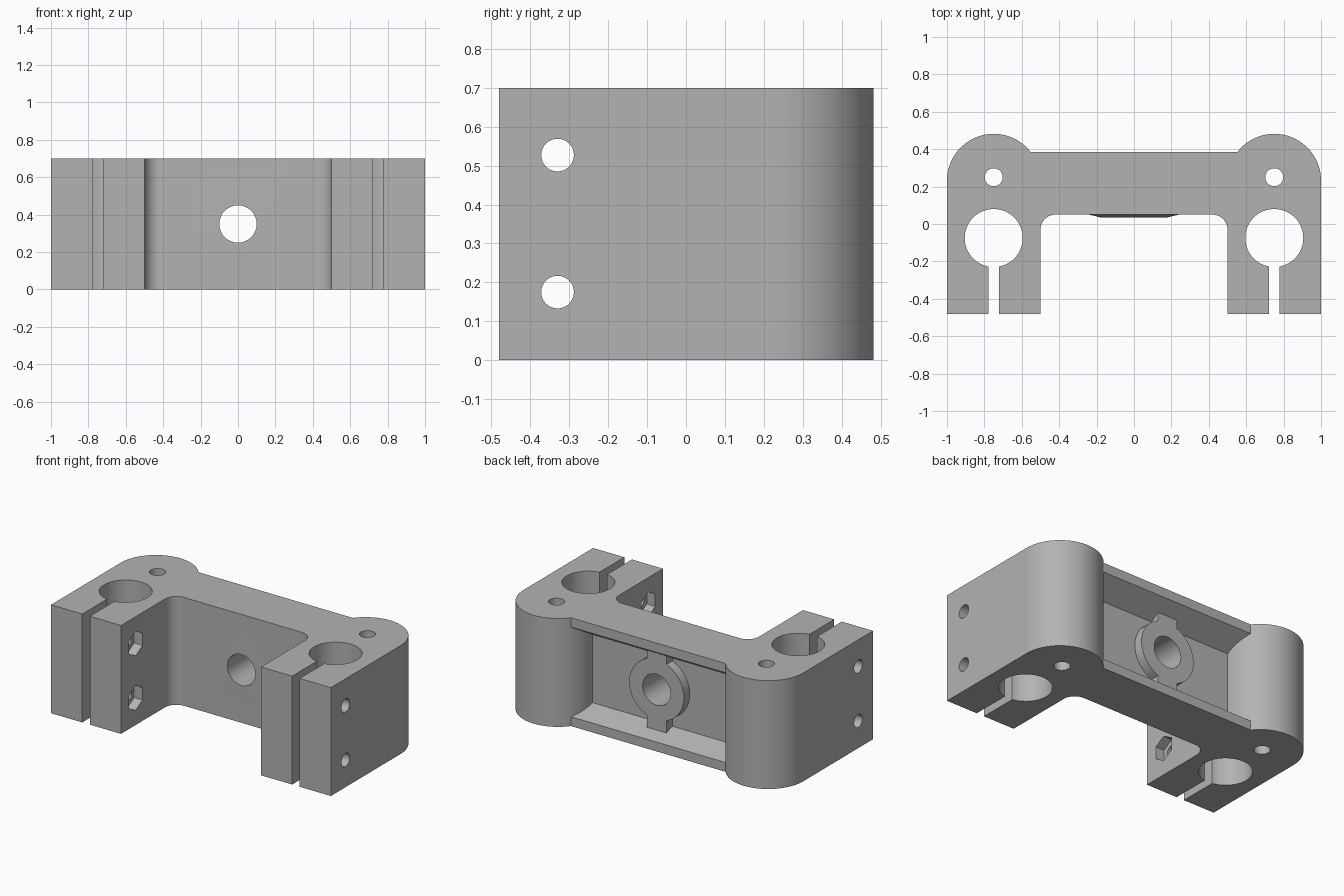
import bpy
import bmesh
import math
from mathutils import Vector

if "Cube" in bpy.data.objects:
    bpy.data.objects.remove(bpy.data.objects["Cube"], do_unlink=True)

HEIGHT = 0.70
MID = HEIGHT / 2
POST = (0.75, 0.232)
POST_R = 0.25

grey = bpy.data.materials.new("plain grey")
grey.use_nodes = True
colour = (0.45, 0.45, 0.45, 1)
grey.diffuse_color = colour
grey.node_tree.nodes["Principled BSDF"].inputs["Base Color"].default_value = colour


def arc(cx, cy, r, start, end, steps):
    """Points on an arc, angles in degrees."""
    angles = [math.radians(start + (end - start) * i / steps) for i in range(steps + 1)]
    return [(cx + r * math.cos(a), cy + r * math.sin(a)) for a in angles]


def circle(cx, cy, r, sides=64, turn=0):
    return arc(cx, cy, r, turn, turn + 360, sides)[:-1]


def rect(x0, x1, y0, y1):
    return [(x0, y0), (x1, y0), (x1, y1), (x0, y1)]


def prism(name, points, axis, lo, hi, scale=1, centre=(0, 0)):
    """Extrude a 2D outline along an axis; the far end may be scaled."""
    place = {"X": lambda a, b, d: (d, a, b),
             "Y": lambda a, b, d: (a, d, b),
             "Z": lambda a, b, d: (a, b, d)}[axis]
    bm = bmesh.new()
    near = [bm.verts.new(place(a, b, lo)) for a, b in points]
    far = [bm.verts.new(place(centre[0] + (a - centre[0]) * scale,
                              centre[1] + (b - centre[1]) * scale, hi)) for a, b in points]
    bm.faces.new(near)
    bm.faces.new(far[::-1])
    for i in range(len(points)):
        j = (i + 1) % len(points)
        bm.faces.new((near[j], near[i], far[i], far[j]))
    bmesh.ops.recalc_face_normals(bm, faces=bm.faces)
    mesh = bpy.data.meshes.new(name)
    bm.to_mesh(mesh)
    bm.free()
    mesh.materials.append(grey)
    obj = bpy.data.objects.new(name, mesh)
    bpy.context.collection.objects.link(obj)
    return obj


def combine(target, tool, operation="DIFFERENCE"):
    """Apply a boolean and discard the tool."""
    mod = target.modifiers.new("boolean", "BOOLEAN")
    mod.operation = operation
    mod.solver = "EXACT"
    mod.object = tool
    bpy.context.view_layer.objects.active = target
    bpy.ops.object.modifier_apply(modifier=mod.name)
    bpy.data.objects.remove(tool, do_unlink=True)


# Bracket body: mirrored outline with two clamp legs, rounded posts and a bridge
BACK, FRONT, TIP = 0.385, 0.05, -0.48
post_end = 180 - math.degrees(math.asin((BACK - POST[1]) / POST_R))
half = arc(0.42, FRONT - 0.08, 0.08, 90, 0, 10)
half += [(0.5, TIP), (1, TIP)]
half += arc(*POST, POST_R, 0, post_end, 32)
outline = half + [(-x, y) for x, y in reversed(half)]
body = prism("clamp_bracket", outline, "Z", 0, HEIGHT)

# Shallow raised pad on the front of the bridge
pad = prism("front_pad", circle(0, MID, 0.28), "Y", FRONT + 0.01, FRONT - 0.016,
            scale=0.62, centre=(0, MID))
combine(body, pad, "UNION")

# Back recess with sloped walls, leaving the posts, boss ring and ribs standing
FLOOR, BOSS_TOP = 0.24, 0.30
recess = prism("recess_cutter",
               [(FLOOR, 0.11), (BACK + 0.001, 0.06), (BACK + 0.001, 0.64), (FLOOR, 0.55)],
               "X", -0.6, 0.6)
for side in (-1, 1):
    combine(recess, prism("post_keep", circle(side * POST[0], POST[1], POST_R), "Z", -1, 1))
combine(recess, prism("boss_keep", circle(0, MID, 0.195), "Y", 0.1, BOSS_TOP))
combine(recess, prism("rib_keep", rect(-0.07, 0.07, -0.1, 0.8), "Y", 0.1, BOSS_TOP))
combine(body, recess)

# Centre hole through the boss
combine(body, prism("centre_hole", circle(0, MID, 0.1, 32), "Y", -0.5, 1))

for side in (-1, 1):
    x = side * 0.75
    # Rod bore, clamp slot and vertical screw hole
    combine(body, prism("rod_bore", circle(x, -0.075, 0.155), "Z", -0.1, 0.8))
    combine(body, prism("clamp_slot", rect(x - 0.027, x + 0.027, -0.6, -0.15), "Z", -0.1, 0.8))
    combine(body, prism("screw_hole", circle(x, 0.25, 0.048, 32), "Z", -0.1, 0.8))
    # Clamp bolt holes with hexagonal nut pockets on the inner faces
    for z in (0.175, 0.527):
        combine(body, prism("bolt_hole", circle(-0.33, z, 0.042, 32), "X", side * 0.4, side * 1.1))
        combine(body, prism("nut_pocket", circle(-0.33, z, 0.08, 6, 30), "X", side * 0.4, side * 0.56))

# Smooth curved walls, crisp edges
bpy.ops.object.select_all(action="DESELECT")
body.select_set(True)
bpy.context.view_layer.objects.active = body
bpy.ops.object.shade_smooth_by_angle(angle=math.radians(25))
weighted = body.modifiers.new("weighted_normals", "WEIGHTED_NORMAL")
weighted.keep_sharp = True
